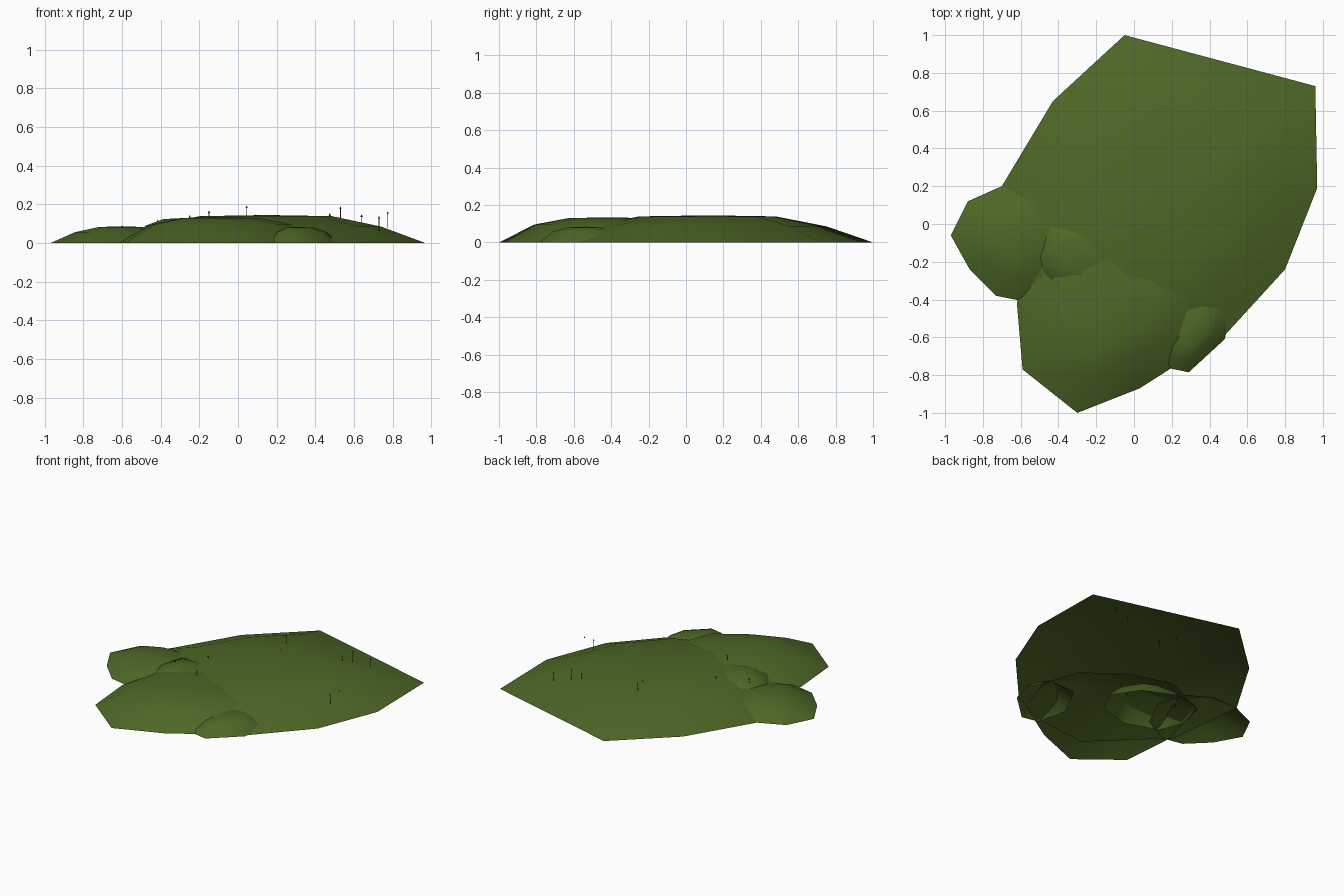
import bpy, bmesh, math

if "Cube" in bpy.data.objects:
    bpy.data.objects.remove(bpy.data.objects["Cube"])


def material(name, rgb):
    m = bpy.data.materials.new(name)
    m.diffuse_color = (*rgb, 1)
    m.use_nodes = True
    m.node_tree.nodes["Principled BSDF"].inputs["Base Color"].default_value = m.diffuse_color
    return m


GRASS = material("grass green", (0.075, 0.135, 0.019))
RED = material("post red", (0.30, 0.02, 0.02))
DARK = material("dark tip", (0.025, 0.03, 0.02))


def finish(name, bm, mats):
    me = bpy.data.meshes.new(name)
    bm.to_mesh(me)
    bm.free()
    for m in mats:
        me.materials.append(m)
    ob = bpy.data.objects.new(name, me)
    bpy.context.collection.objects.link(ob)
    return ob


def mound(name, rim, centre, rings, top):
    """Open shell: the rim shrinks towards the centre as it rises."""
    cx, cy = centre
    bm = bmesh.new()
    loops = [[bm.verts.new((cx + (x - cx) * s, cy + (y - cy) * s, z)) for x, y in rim]
             for s, z in [(1, 0)] + rings]
    peak = bm.verts.new((cx, cy, top))
    n = len(rim)
    for a, b in zip(loops, loops[1:]):
        for i in range(n):
            j = (i + 1) % n
            bm.faces.new((a[i], a[j], b[j], b[i]))
    for i in range(n):
        bm.faces.new((loops[-1][i], loops[-1][(i + 1) % n], peak))
    for f in bm.faces:
        f.smooth = True
    finish(name, bm, [GRASS])


# Overlapping hills, rims listed counter-clockwise
mound("main_hill",
      [(-0.05, 1.0), (-0.43, 0.65), (-0.70, 0.20), (-0.64, -0.36), (-0.21, -0.78),
       (0.17, -0.74), (0.48, -0.59), (0.80, -0.24), (0.97, 0.19), (0.96, 0.73)],
      (0.15, 0.12), [(0.72, 0.085), (0.41, 0.139)], 0.145)

mound("front_hill",
      [(-0.52, 0.02), (-0.62, -0.42), (-0.59, -0.77), (-0.30, -1.0), (0.03, -0.87),
       (0.36, -0.66), (0.47, -0.36), (0.38, -0.10), (0.10, 0.10), (-0.19, 0.18)],
      (-0.10, -0.42), [(0.67, 0.096), (0.36, 0.13)], 0.134)

mound("left_hill",
      [(-0.70, 0.20), (-0.88, 0.12), (-0.97, -0.06), (-0.87, -0.24), (-0.73, -0.38),
       (-0.58, -0.41), (-0.38, -0.30), (-0.27, -0.08), (-0.34, 0.12), (-0.50, 0.21)],
      (-0.60, -0.08), [(0.66, 0.056), (0.32, 0.083)], 0.087)

mound("small_front_hill",
      [(0.12, -0.55), (0.17, -0.76), (0.29, -0.785), (0.48, -0.61), (0.52, -0.45),
       (0.42, -0.32), (0.24, -0.32)],
      (0.31, -0.54), [(0.70, 0.058), (0.38, 0.080)], 0.084)

mound("middle_knoll",
      [(-0.50, 0.04), (-0.56, -0.18), (-0.50, -0.34), (-0.27, -0.42), (-0.04, -0.36),
       (0.04, -0.20), (-0.08, -0.02), (-0.30, 0.08)],
      (-0.27, -0.17), [(0.72, 0.09), (0.40, 0.124)], 0.130)

# Thin flat posts with pointed tips, all facing the front
POSTS = [(-0.43, -0.10, 0.11), (-0.415, -0.12, 0.122), (-0.25, 0.02, 0.145),
         (-0.15, -0.25, 0.17), (0.045, 0.48, 0.195), (0.09, 0.36, 0.15),
         (0.475, 0.50, 0.155), (0.53, 0.54, 0.19), (0.64, 0.58, 0.15),
         (0.73, 0.0, 0.14), (0.775, 0.04, 0.163)]
bm = bmesh.new()
for x, y, z in POSTS:
    def face(pts, mat):
        f = bm.faces.new([bm.verts.new((x + dx, y, h)) for dx, h in pts])
        f.material_index = mat
    w, t = 0.0018, z - 0.014
    face([(-w, z - 0.085), (w, z - 0.085), (w, t), (-w, t)], 0)
    face([(-0.006, t), (0.006, t), (0, z)], 1)
finish("marker_posts", bm, [RED, DARK])

# Point every hill shell's faces upwards
for ob in bpy.data.objects:
    if ob.name != "marker_posts":
        bm = bmesh.new()
        bm.from_mesh(ob.data)
        bmesh.ops.reverse_faces(bm, faces=[f for f in bm.faces if f.normal.z < 0])
        bm.to_mesh(ob.data)
        bm.free()
